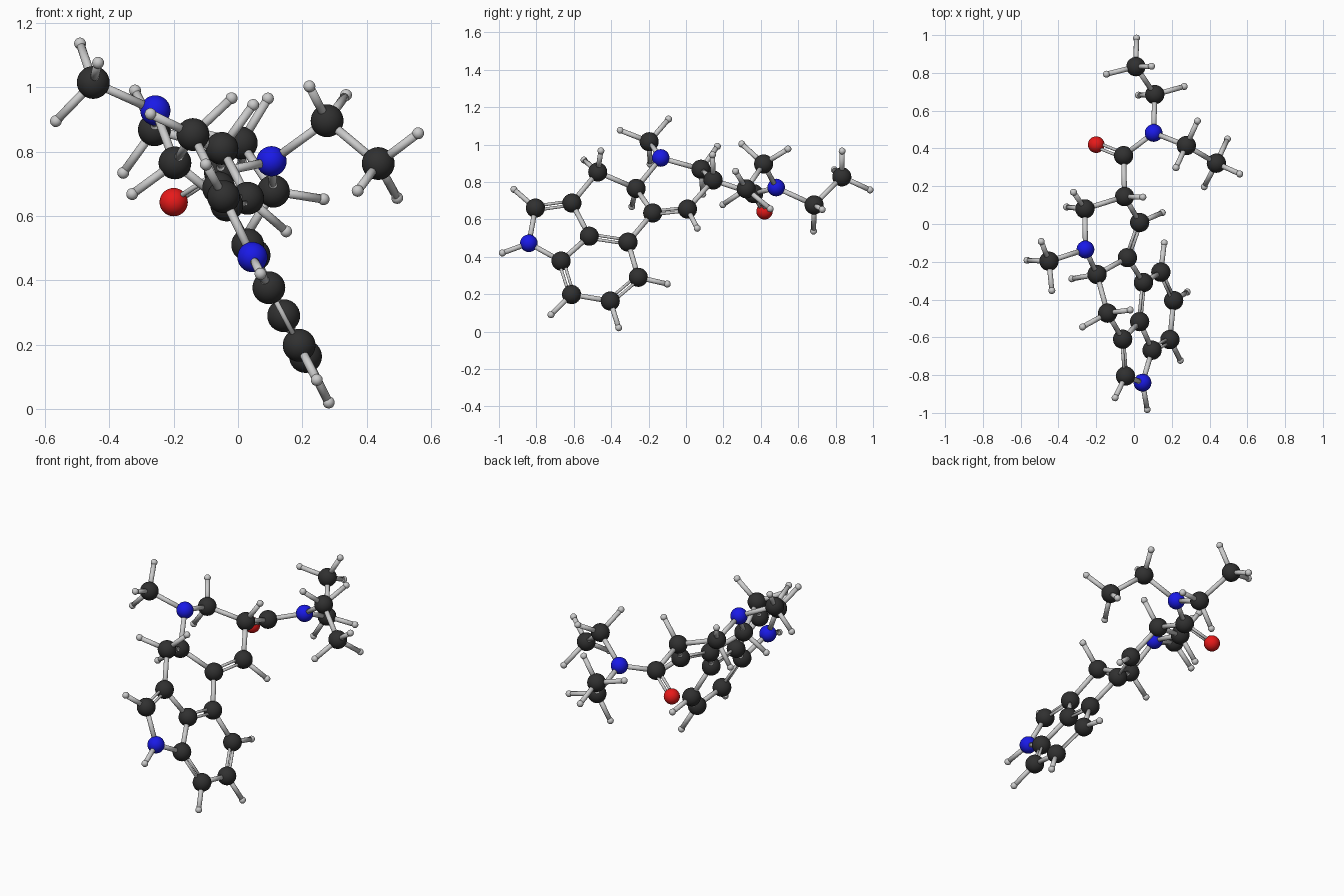
import bpy, bmesh
from mathutils import Vector, Matrix

if "Cube" in bpy.data.objects:
    bpy.data.objects.remove(bpy.data.objects["Cube"])

# Heavy atoms: name -> position
RINGS = {
    "n1": (.045, -.84, .472), "c2": (-.045, -.805, .66), "c3": (-.06, -.61, .687),
    "c3a": (.03, -.517, .51), "c7a": (.096, -.668, .377), "c7": (.19, -.612, .198),
    "c6": (.21, -.405, .163), "c5": (.142, -.255, .29), "c4": (.05, -.31, .478),
    "c10": (-.035, -.178, .634), "c9": (.03, .008, .655), "c8": (-.05, .145, .81),
    "c_low": (-.26, .08, .868), "n6": (-.257, -.135, .928), "c_mid": (-.196, -.267, .765),
    "c_top": (-.14, -.472, .853),
}
CHAINS = {
    "c_methyl": (-.45, -.197, 1.015), "c_amide": (-.055, .362, .737), "o": (-.2, .42, .643),
    "n_amide": (.104, .482, .77), "c_eth1": (.277, .415, .896), "c_eth1_end": (.436, .322, .763),
    "c_eth2": (.11, .685, .677), "c_eth2_end": (.01, .833, .827),
}
ATOMS = {k: Vector(v) for k, v in {**RINGS, **CHAINS}.items()}

# Hydrogens grouped by the atom that carries them
HYDROGENS = {
    "n1": [(.07, -.982, .42)], "c2": [(-.1, -.92, .76)], "c7": [(.245, -.722, .09)],
    "c6": [(.282, -.36, .02)], "c5": [(.16, -.1, .254)], "c9": [(.15, .06, .552)],
    "c8": [(.047, .142, .945)],
    "c_low": [(-.32, .168, .99), (-.357, .09, .734)],
    "c_mid": [(-.329, -.29, .668)],
    "c_top": [(-.272, -.545, .917), (-.02, -.455, .966)],
    "c_methyl": [(-.491, -.093, 1.136), (-.566, -.192, .895), (-.435, -.352, 1.076)],
    "c_eth1": [(.336, .545, .976), (.222, .298, 1.003)],
    "c_eth1_end": [(.56, .265, .857), (.495, .45, .656), (.372, .197, .678)],
    "c_eth2": [(.266, .728, .652), (.024, .682, .537)],
    "c_eth2_end": [(.013, .984, .757), (.093, .835, .965), (-.146, .793, .865)],
}

SINGLE = """n1-c2 n1-c7a c3-c3a c3a-c7a c7-c6 c5-c4 c4-c10 c9-c8 c8-c_low c_low-n6
n6-c_methyl n6-c_mid c_mid-c10 c_mid-c_top c_top-c3 c8-c_amide c_amide-n_amide
n_amide-c_eth1 c_eth1-c_eth1_end n_amide-c_eth2 c_eth2-c_eth2_end"""
# Double bonds, each followed by a neighbour that fixes its plane
DOUBLE = "c2-c3-n1 c3a-c4-c3 c7a-c7-c3a c6-c5-c7 c10-c9-c4 c_amide-o-n_amide"


def finish(bm, name, color=None):
    mesh = bpy.data.meshes.new(name)
    for f in bm.faces:
        f.smooth = True
    bm.to_mesh(mesh)
    bm.free()
    if color:
        mat = bpy.data.materials.new(name + "_color")
        mat.diffuse_color = (*color, 1)
        mat.use_nodes = True
        mat.node_tree.nodes["Principled BSDF"].inputs["Base Color"].default_value = mat.diffuse_color
        mesh.materials.append(mat)
    ob = bpy.data.objects.new(name, mesh)
    bpy.context.collection.objects.link(ob)


def spheres(name, points, radius, color=None, seg=32):
    bm = bmesh.new()
    for p in points:
        bmesh.ops.create_uvsphere(bm, u_segments=seg, v_segments=seg // 2, radius=radius,
                                  matrix=Matrix.Translation(p))
    finish(bm, name, color)


def rod(bm, a, b, radius):
    d = b - a
    m = Matrix.Translation((a + b) / 2) @ d.to_track_quat('Z', 'Y').to_matrix().to_4x4()
    bmesh.ops.create_cone(bm, cap_ends=True, segments=20, radius1=radius, radius2=radius,
                          depth=d.length, matrix=m)


# Atoms
def pick(letter):
    return [p for k, p in ATOMS.items() if k[0] == letter]


spheres("carbon_atoms", pick("c"), .051, (.03, .03, .03))
spheres("nitrogen_atoms", pick("n"), .047, (.01, .01, .8))
spheres("oxygen_atom", pick("o"), .044, (.8, .01, .01))
spheres("hydrogen_atoms", [Vector(p) for ps in HYDROGENS.values() for p in ps], .0185, seg=20)

# Single bonds
bm = bmesh.new()
for pair in SINGLE.split():
    a, b = pair.split("-")
    rod(bm, ATOMS[a], ATOMS[b], .0135)
finish(bm, "single_bonds")

# Hydrogen bonds
bm = bmesh.new()
for parent, ps in HYDROGENS.items():
    for p in ps:
        rod(bm, ATOMS[parent], Vector(p), .0135)
finish(bm, "hydrogen_bonds")

# Double bonds: two thin rods side by side in the local plane
bm = bmesh.new()
for triple in DOUBLE.split():
    a, b, c = (ATOMS[k] for k in triple.split("-"))
    d = (b - a).normalized()
    side = (d.cross(c - a)).cross(d).normalized() * .0125
    for s in (-1, 1):
        rod(bm, a + side * s, b + side * s, .008)
finish(bm, "double_bonds")
